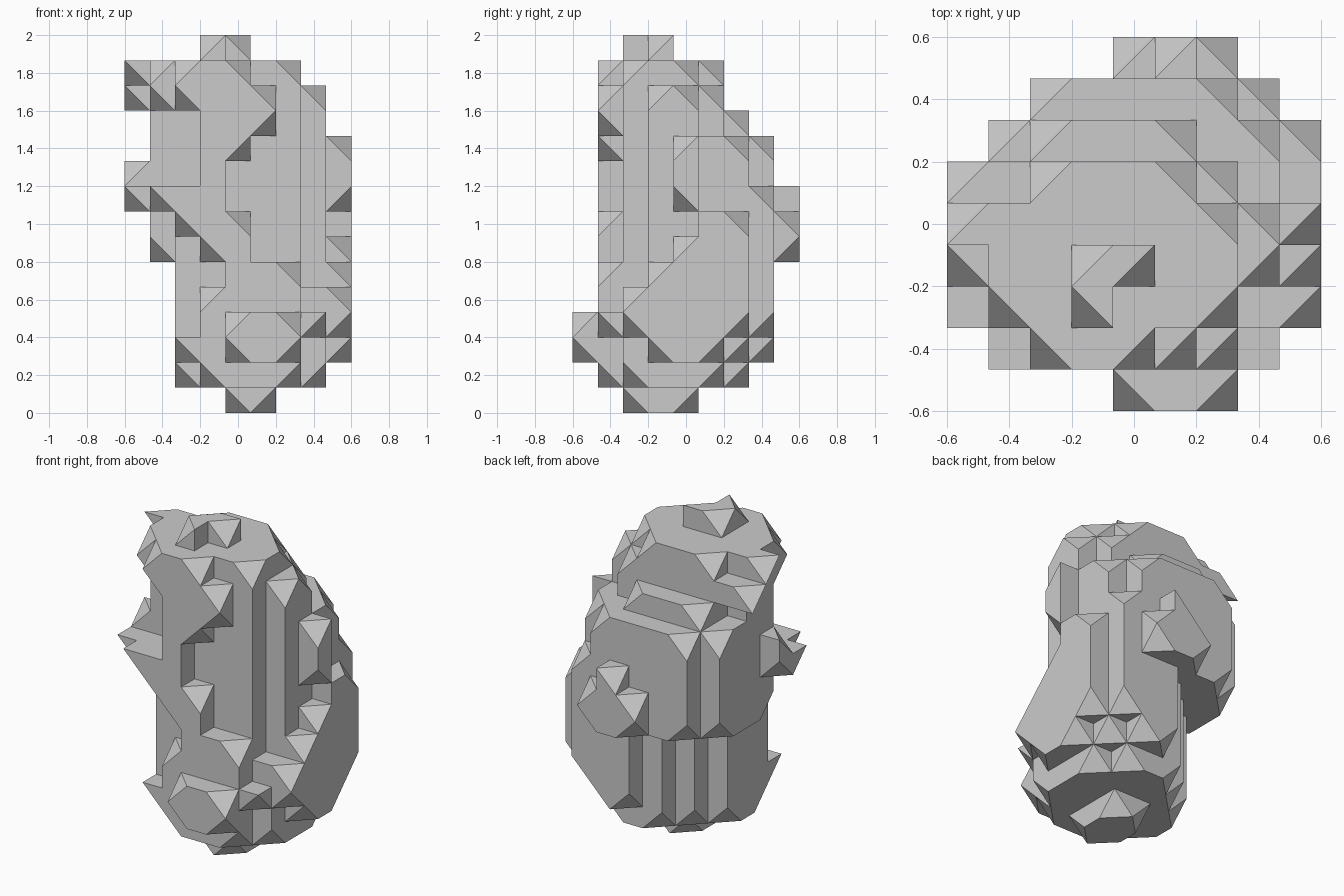
import bpy, bmesh, math
from itertools import product
from mathutils import Vector

if "Cube" in bpy.data.objects:
    bpy.data.objects.remove(bpy.data.objects["Cube"])

S = 2 / 15          # lattice step
cells = set()


def box(x0, x1, y0, y1, z0, z1, add=True):
    block = set(product(range(x0, x1), range(y0, y1), range(z0, z1)))
    if add:
        cells.update(block)
    else:
        cells.difference_update(block)


# main mass: one rounded section (x0, x1, y0, y1 in lattice steps) per layer
sections = [(2, 8, 1, 7), (2, 8.6, 1, 8), (2, 9, 1, 8), (2, 9, 1, 8), (2, 9, 1, 8),
            (1, 9, 1, 9), (1, 9, 1, 9), (1, 9, 1, 9), (1, 8.6, 1, 8), (1, 8, 1, 8),
            (1, 8, 1, 6.4), (1, 8, 1, 6), (1, 7, 1, 6)]
for k, (x0, x1, y0, y1) in enumerate(sections, 1):
    for i, j in product(range(1, 8), range(2, 8)):
        u = abs(2 * (i + .5) - x0 - x1) / (x1 - x0)
        v = abs(2 * (j + .5) - y0 - y1) / (y1 - y0)
        slant = (j - i) * S          # lower back left is cut away
        if u ** 2.5 + v ** 2.5 < 1.0 and (k > 5 or slant < 0.35):
            cells.add((i, j, k))
box(2, 6, 6, 7, 11, 12)

# front plate, with the recessed strip on its right
front = [(3, 7), (2, 7), (3, 8), (3, 7), (4, 7), (3, 5), (2, 5), (1, 4), (3, 4),
         (3, 5), (3, 6), (2, 6), (2, 5)]
for k, (a, b) in enumerate(front, 1):
    box(a, b, 1, 2, k, k + 1)

# right side plate
side = [(3, 6), (2, 7), (2, 7), (3, 7), (4, 7), (5, 7), (4, 5), (4, 5), (4, 5)]
for k, (a, b) in enumerate(side, 2):
    box(7, 9, a, b, k, k + 1)

# step along the front right edge, notch in the upper left
box(7, 9, 2, 3, 5, 13, False)
box(1, 3, 1, 3, 9, 12, False)

# outer bumps
box(4, 7, 0, 1, 2, 4)        # front bump
box(4, 7, 7, 9, 6, 8)        # back bump
box(5, 6, 7, 9, 8, 9)
box(4, 5, 7, 8, 9, 10)
box(4, 6, 2, 5, 0, 1)        # foot
box(3, 5, 3, 4, 14, 15)      # crown
box(3, 4, 2, 3, 14, 15)
box(0, 2, 4, 5, 13, 14)      # upper left spike
box(0, 2, 5, 6, 12, 13)
box(0, 2, 2, 4, 8, 9)        # lower left spike
box(0, 2, 3, 4, 9, 10)

# boundary quads of the lattice cells
quads, around = [], {}
for c in sorted(cells):
    for axis, sign in product(range(3), (0, 1)):
        n = list(c)
        n[axis] += 2 * sign - 1
        if tuple(n) in cells:
            continue
        b, d = (axis + 1) % 3, (axis + 2) % 3
        q = []
        for s, t in ((0, 0), (1, 0), (1, 1), (0, 1)):
            p = list(c)
            p[axis] += sign
            p[b] += s
            p[d] += t
            q.append(tuple(p))
        if not sign:
            q.reverse()
        normal = Vector([(2 * sign - 1) * (a == axis) for a in range(3)])
        quads.append(q)
        for m, p in enumerate(q):
            around.setdefault(p, []).append((normal, q[m - 1], q[(m + 1) % 4]))


def touching(p):
    return sum((p[0] - a, p[1] - b, p[2] - c) in cells
               for a, b, c in product((0, 1), repeat=3))


# bevel away the outer three-sided corners
dropped, faces = set(), []
for p in sorted(around):
    ring = sorted({r for _, a, b in around[p] for r in (a, b)})
    if touching(p) != 1 or len(ring) != 3 or dropped & set(ring):
        continue
    dropped.add(p)
    a, b, c = map(Vector, ring)
    out = sum((n for n, _, _ in around[p]), Vector())
    faces.append(ring if (b - a).cross(c - a).dot(out) > 0 else ring[::-1])
faces += [[p for p in q if p not in dropped] for q in quads]

# build the mesh
bm = bmesh.new()
verts = {}
for f in faces:
    if len(f) < 3:
        continue
    for p in f:
        if p not in verts:
            verts[p] = bm.verts.new((p[0] * S - .6, p[1] * S - .6, p[2] * S))
    try:
        bm.faces.new([verts[p] for p in f])
    except ValueError:
        pass
mesh = bpy.data.meshes.new("faceted_rock")
bm.to_mesh(mesh)
bm.free()
rock = bpy.data.objects.new("faceted_rock", mesh)
bpy.context.collection.objects.link(rock)
bpy.context.view_layer.objects.active = rock
rock.select_set(True)
bpy.ops.object.shade_smooth_by_angle(angle=math.radians(30))
